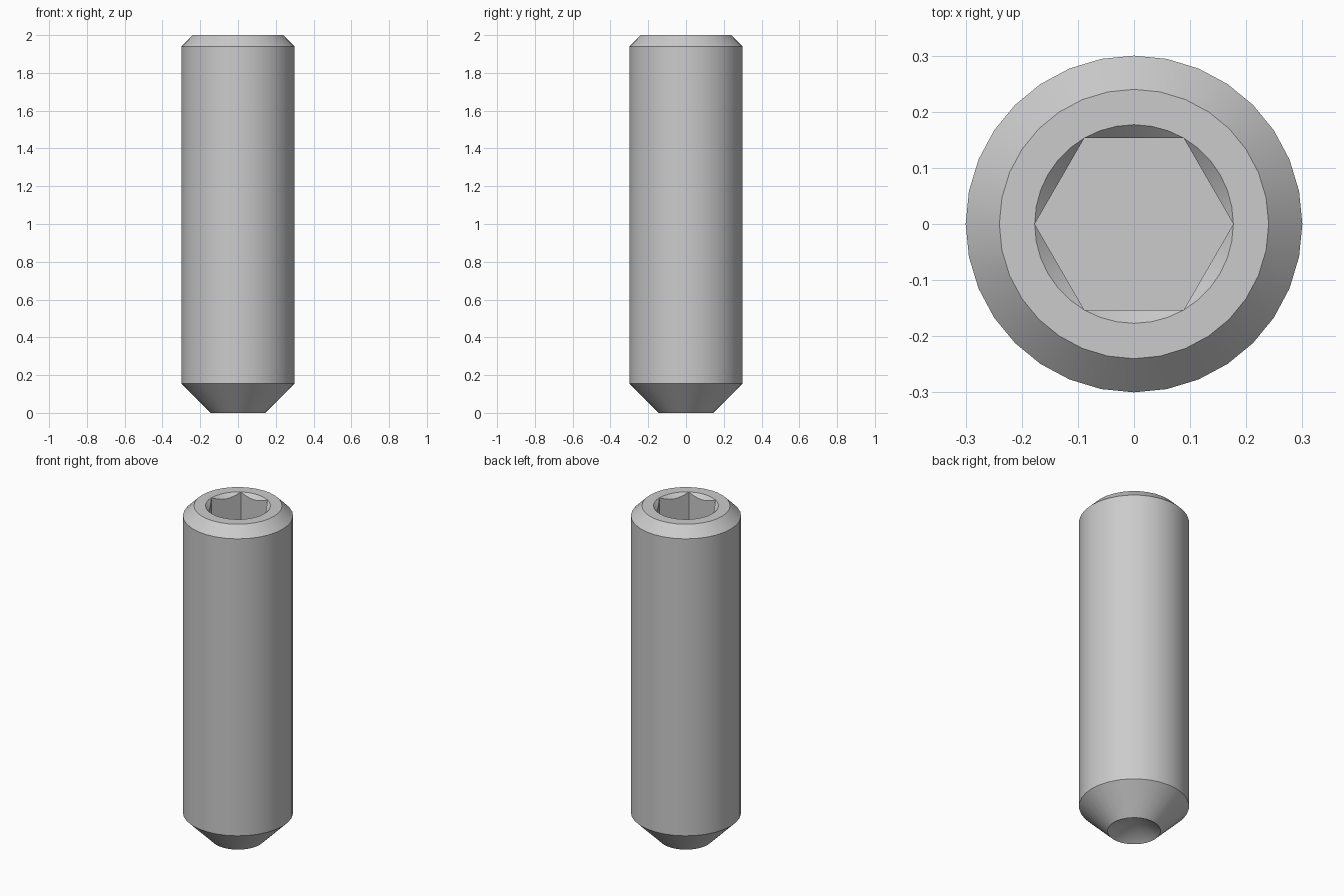
import bpy
import bmesh
from math import sin, cos, pi, radians

cube = bpy.data.objects.get("Cube")
if cube:
    bpy.data.objects.remove(cube, do_unlink=True)

SIDES = 32
FLAT_STEPS = 6          # rim segments per socket flat
TOP = 2.0
SOCKET_DEPTH = 0.35
HEX_CORNER = 0.177
HEX_FLAT = HEX_CORNER * cos(pi / 6)

steel = bpy.data.materials.new("plain_steel")
steel.use_nodes = True
colour = (0.6, 0.6, 0.6, 1)
steel.diffuse_color = colour
steel.node_tree.nodes["Principled BSDF"].inputs["Base Color"].default_value = colour

bm = bmesh.new()


def ring(radius, z, count=SIDES):
    return [bm.verts.new((radius * cos(2 * pi * i / count),
                          radius * sin(2 * pi * i / count), z))
            for i in range(count)]


def skin(a, b):
    """Join two rings of equal count with quads, merging shared corners."""
    n = len(a)
    for i in range(n):
        j = (i + 1) % n
        corners = list(dict.fromkeys([a[i], a[j], b[j], b[i]]))
        bm.faces.new(corners)


def loop_edges(loop):
    return [bm.edges.get((loop[i - 1], loop[i])) for i in range(len(loop))]


# Shank with chamfered top and tapered point
profile = [(0.145, 0), (0.3, 0.155), (0.3, 1.94), (0.24, TOP)]
rings = [ring(r, z) for r, z in profile]
for lower, upper in zip(rings, rings[1:]):
    skin(lower, upper)

# Hollow conical cup in the point
tip = bm.verts.new((0, 0, 0.084))
for i in range(SIDES):
    bm.faces.new((rings[0][i - 1], tip, rings[0][i]))

# Countersunk rim meeting the six socket flats in scallops
count = 6 * FLAT_STEPS
rim = ring(HEX_CORNER, TOP, count)
scallop = []
for i, v in enumerate(rim):
    if i % FLAT_STEPS == 0:
        scallop.append(v)
        continue
    angle = 2 * pi * i / count
    r = HEX_FLAT / cos(angle % (pi / 3) - pi / 6)
    scallop.append(bm.verts.new((r * cos(angle), r * sin(angle),
                                 TOP - (HEX_CORNER - r))))
skin(rim, scallop)

# Hexagonal socket walls and floor
floor = ring(HEX_CORNER, TOP - SOCKET_DEPTH, 6)
for k in range(6):
    edge = [scallop[(k * FLAT_STEPS + s) % count] for s in range(FLAT_STEPS + 1)]
    bm.faces.new(edge + [floor[(k + 1) % 6], floor[k]])
bm.faces.new(floor)

# Flat top face between the chamfer and the socket
bmesh.ops.bridge_loops(bm, edges=loop_edges(rings[-1]) + loop_edges(rim))

bmesh.ops.recalc_face_normals(bm, faces=bm.faces[:])
mesh = bpy.data.meshes.new("set_screw")
bm.to_mesh(mesh)
bm.free()
mesh.materials.append(steel)
screw = bpy.data.objects.new("set_screw", mesh)
bpy.context.collection.objects.link(screw)

bpy.ops.object.select_all(action='DESELECT')
screw.select_set(True)
bpy.context.view_layer.objects.active = screw
bpy.ops.object.shade_smooth_by_angle(angle=radians(25))
